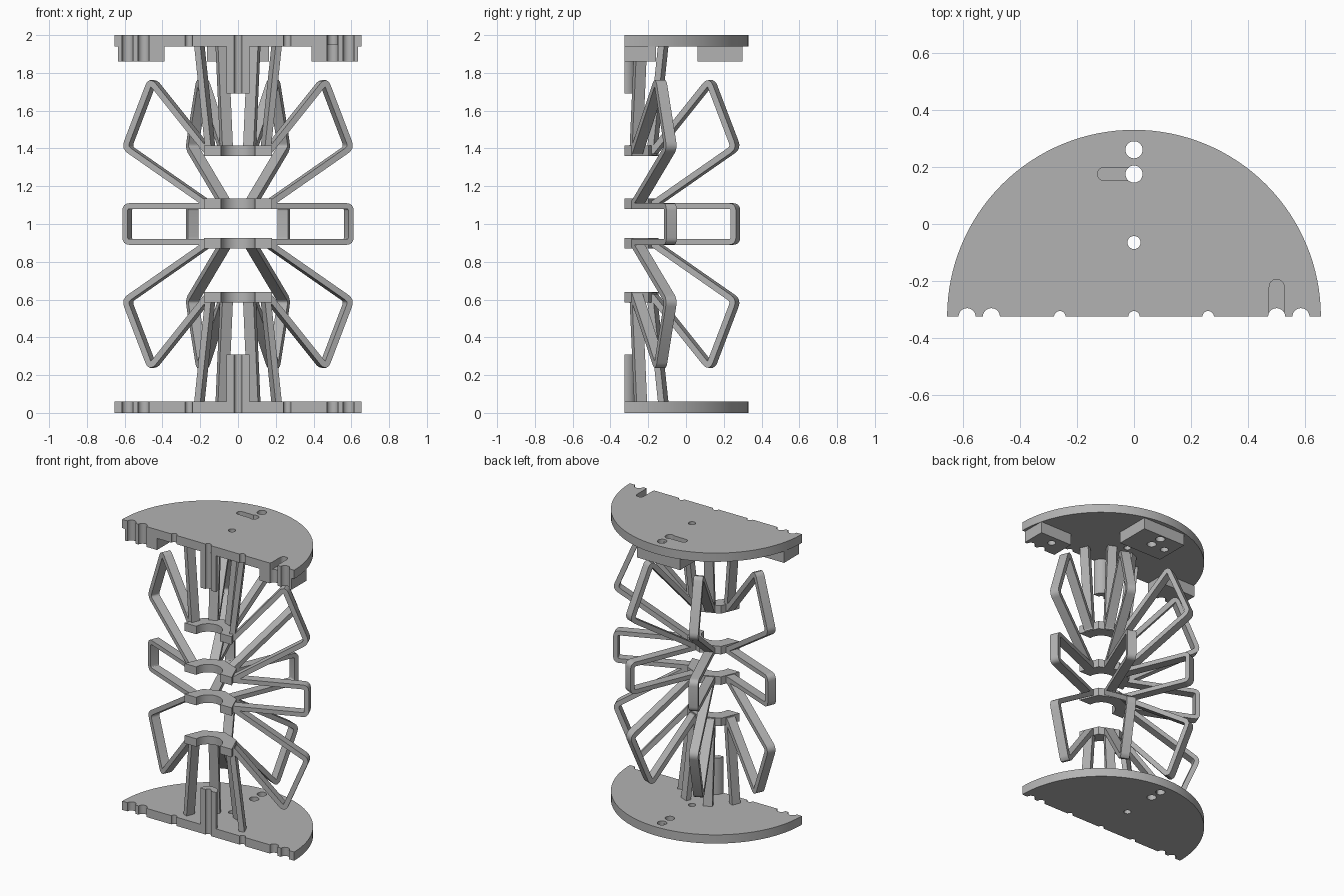
import bpy, bmesh, math
from mathutils import Vector, Matrix

if "Cube" in bpy.data.objects:
    bpy.data.objects.remove(bpy.data.objects["Cube"])

FRONT = -0.325          # flat cut face, also the axis of the half round
RADIUS = 0.655
ANGLES = [22.5, 67.5, 112.5, 157.5]

grey = bpy.data.materials.new("plain grey")
grey.use_nodes = True
grey.diffuse_color = (0.45, 0.45, 0.45, 1)
grey.node_tree.nodes["Principled BSDF"].inputs["Base Color"].default_value = grey.diffuse_color


def make(name, bm):
    bmesh.ops.recalc_face_normals(bm, faces=bm.faces)
    mesh = bpy.data.meshes.new(name)
    bm.to_mesh(mesh)
    bm.free()
    mesh.materials.append(grey)
    ob = bpy.data.objects.new(name, mesh)
    bpy.context.collection.objects.link(ob)
    return ob


def prism(name, outline, z0, z1):
    """Extrude an xy outline from z0 to z1."""
    bm = bmesh.new()
    face = bm.faces.new([bm.verts.new((x, y, z0)) for x, y in outline])
    ext = bmesh.ops.extrude_face_region(bm, geom=[face])
    top = [v for v in ext["geom"] if isinstance(v, bmesh.types.BMVert)]
    bmesh.ops.translate(bm, verts=top, vec=(0, 0, z1 - z0))
    return make(name, bm)


def arc(cx, cy, r, a0, a1, n):
    return [(cx + r * math.cos(math.radians(a0 + (a1 - a0) * i / n)),
             cy + r * math.sin(math.radians(a0 + (a1 - a0) * i / n))) for i in range(n + 1)]


def circle(cx, cy, r):
    return arc(cx, cy, r, 0, 360, 32)[:-1]


def select(ob):
    bpy.ops.object.select_all(action="DESELECT")
    ob.select_set(True)
    bpy.context.view_layer.objects.active = ob


def cut(ob, cutters):
    select(ob)
    for c in cutters:
        mod = ob.modifiers.new("cut", "BOOLEAN")
        mod.operation, mod.solver, mod.object = "DIFFERENCE", "EXACT", c
        bpy.ops.object.modifier_apply(modifier=mod.name)


def smooth(ob):
    select(ob)
    bpy.ops.object.shade_smooth_by_angle(angle=math.radians(30))


def rounded(points, r, steps=4):
    """Round the inner corners of an open path."""
    pts = [Vector(p) for p in points]
    out = [pts[0]]
    for a, b, c in zip(pts, pts[1:], pts[2:]):
        p, q = b + (a - b).normalized() * r, b + (c - b).normalized() * r
        for i in range(steps + 1):
            t = i / steps
            out.append(p * (1 - t) ** 2 + b * 2 * t * (1 - t) + q * t * t)
    return out + [pts[-1]]


def bar(name, path, thick, width, angle, flip):
    """Sweep a rectangle along a (radius, z) path lying in a radial plane."""
    bm = bmesh.new()
    rings = []
    for i, p in enumerate(path):
        d0 = (p - path[i - 1]).normalized() if i else None
        d1 = (path[i + 1] - p).normalized() if i < len(path) - 1 else None
        d0, d1 = d0 or d1, d1 or d0
        t = (d0 + d1).normalized()
        n = Vector((-t.y, t.x)) * (thick / 2 / max(t.dot(d0), 0.5))
        ring = []
        for s, w in ((1, 1), (1, -1), (-1, -1), (-1, 1)):
            q = p + n * s
            ring.append(bm.verts.new((q.x, w * width / 2, 2 - q.y if flip else q.y)))
        rings.append(ring)
    for a, b in zip(rings, rings[1:]):
        for k in range(4):
            bm.faces.new((a[k], a[(k + 1) % 4], b[(k + 1) % 4], b[k]))
    bm.faces.new(rings[0])
    bm.faces.new(rings[-1])
    bm.transform(Matrix.Translation((0, FRONT, 0)) @ Matrix.Rotation(math.radians(angle), 4, "Z"))
    ob = make(name, bm)
    smooth(ob)


# Cutters: edge notches, through holes and recessed slots
notches = [(0, 0.02)] + [(s * x, r) for s in (-1, 1) for x, r in ((0.26, 0.02), (0.5, 0.03), (0.585, 0.03))]
through = [prism("notch_cutter", circle(x, FRONT, r), -0.1, 2.1) for x, r in notches]
through += [prism("hole_cutter", circle(0, y, r), -0.1, 2.1)
            for y, r in ((0.26, 0.03), (0.175, 0.03), (-0.065, 0.023))]
slots = [
    prism("slot_cutter", arc(0.5, -0.22, 0.026, 0, 180, 16) + [(0.474, -0.4), (0.526, -0.4)], 1.95, 2.1),
    prism("slot_cutter", arc(-0.105, 0.175, 0.023, 90, 270, 16) + [(0, 0.152), (0, 0.198)], 1.95, 2.1),
]
blind = [prism("blind_cutter", circle(x, y, 0.026), 1.7, 1.93) for x, y in ((0.5, -0.22), (-0.105, 0.175))]

# End plates
half_disc = arc(0, FRONT, RADIUS, 0, 180, 64)
base = prism("base_plate", half_disc, 0, 0.06)
cut(base, through)
top = prism("top_plate", half_disc, 1.94, 2)
cut(top, through + slots + blind)
smooth(base)
smooth(top)

# Mounting blocks under the top plate
blocks = {
    "back_block": (-0.165, 0.165, 0.06, 0.30),
    "left_block": (0.39, 0.635, FRONT, -0.16),
    "right_block": (-0.635, -0.39, FRONT, -0.16),
}
for name, (x0, x1, y0, y1) in blocks.items():
    ob = prism(name, [(x0, y0), (x1, y0), (x1, y1), (x0, y1)], 1.86, 1.94)
    cut(ob, through + blind)
    smooth(ob)

# Grooved centre posts
for name, z0, z1 in (("lower_post", 0.06, 0.31), ("upper_post", 1.69, 1.94)):
    ob = prism(name, arc(0, FRONT, 0.06, 0, 180, 24) + arc(0, FRONT, 0.02, 180, 0, 12), z0, z1)
    smooth(ob)

# Half octagon hubs with a round bore
hub = arc(0, FRONT, 0.18, 0, 180, 4) + arc(0, FRONT, 0.09, 180, 0, 24)
for name, z in (("lower_outer_hub", 0.585), ("lower_inner_hub", 0.87),
                ("upper_inner_hub", 1.08), ("upper_outer_hub", 1.36)):
    smooth(prism(name, hub, z, z + 0.055))

# Radial arms
middle = rounded([(0.15, 1.095), (0.635, 1.095), (0.635, 0.905), (0.15, 0.905)], 0.025)
wing = rounded([(0.155, 1.095), (0.637, 1.405), (0.492, 1.757), (0.165, 1.38)], 0.03)
strut = [Vector((0.155, 1.365)), Vector((0.222, 1.95))]
for a in ANGLES:
    bar("middle_arm", middle, 0.03, 0.06, a, False)
    for side, flip in (("upper", False), ("lower", True)):
        bar(side + "_wing_arm", wing, 0.032, 0.06, a, flip)
        bar(side + "_strut", strut, 0.035, 0.06, a, flip)

for c in through + slots + blind:
    bpy.data.objects.remove(c)
